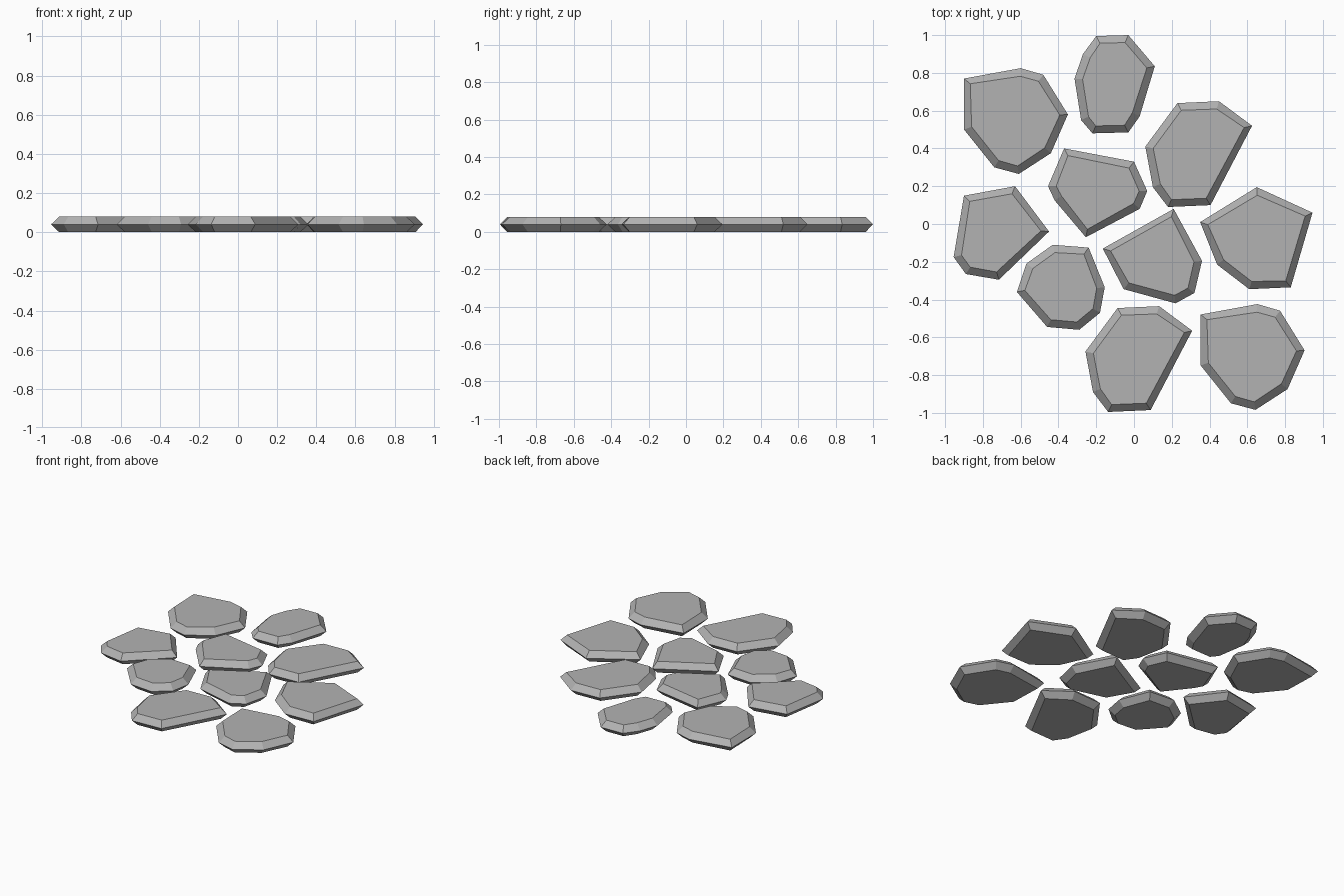
import bpy
from mathutils import Vector

if "Cube" in bpy.data.objects:
    bpy.data.objects.remove(bpy.data.objects["Cube"], do_unlink=True)

HEIGHT = 0.08   # full thickness of a stone
INSET = 0.043   # how far the top and bottom rims step in

stone_grey = bpy.data.materials.new("stone grey")
stone_grey.use_nodes = True
colour = (0.45, 0.45, 0.45, 1)
stone_grey.diffuse_color = colour
stone_grey.node_tree.nodes["Principled BSDF"].inputs["Base Color"].default_value = colour


def shrink(outline):
    """Move every corner inward along its averaged edge normal (clockwise outline)."""
    result = []
    for i, corner in enumerate(outline):
        before = (corner - outline[i - 1]).normalized()
        after = (outline[(i + 1) % len(outline)] - corner).normalized()
        along = before + after
        result.append(corner + Vector((along.y, -along.x)).normalized() * INSET)
    return result


def stone(name, corners, shift=(0, 0)):
    """Flat paving stone: widest at half height, chamfered above and below."""
    outline = [Vector(c) + Vector(shift) for c in corners]
    inner = shrink(outline)
    count = len(outline)
    rings = ((inner, 0), (outline, HEIGHT / 2), (inner, HEIGHT))
    verts = [(p.x, p.y, z) for ring, z in rings for p in ring]
    faces = [list(range(count)), list(range(2 * count, 3 * count))[::-1]]
    for base in (0, count):
        for i in range(count):
            j = (i + 1) % count
            faces.append((base + j, base + i, base + count + i, base + count + j))
    mesh = bpy.data.meshes.new(name)
    mesh.from_pydata(verts, [], faces)
    mesh.materials.append(stone_grey)
    mesh.update()
    bpy.context.collection.objects.link(bpy.data.objects.new(name, mesh))


# Two outlines that are each laid twice
round_shape = [(-.9, .77), (-.6, .825), (-.48, .79), (-.35, .58),
               (-.44, .375), (-.61, .265), (-.74, .3), (-.9, .5)]
wedge_shape = [(.23, .64), (.45, .65), (.625, .52), (.405, .1),
               (.18, .09), (.1, .195), (.06, .41)]
stone("back_left_round_stone", round_shape)
stone("front_right_round_stone", round_shape, (1.253, -1.249))
stone("back_wedge_stone", wedge_shape)
stone("front_wedge_stone", wedge_shape, (-.317, -1.085))

# Stones laid once
stone("back_tall_stone", [(-.2, .995), (-.03, 1), (.11, .835), (.03, .57), (-.03, .485),
                          (-.22, .48), (-.28, .55), (-.315, .77), (-.27, .9)])
stone("centre_stone", [(-.37, .4), (0, .33), (.07, .175), (.03, .08),
                       (-.255, -.07), (-.42, .125), (-.455, .2)])
stone("side_stone", [(-.9, .15), (-.63, .2), (-.45, -.04),
                     (-.715, -.295), (-.89, -.265), (-.955, -.175)])
stone("inner_stone", [(.21, .08), (.36, -.195), (.32, -.365),
                      (.22, -.42), (-.055, -.345), (-.165, -.13)])
stone("opposite_side_stone", [(.65, .195), (.945, .06), (.83, -.335),
                              (.61, -.345), (.44, -.215), (.35, .01)])
stone("small_stone", [(-.43, -.11), (-.24, -.125), (-.155, -.335), (-.18, -.47),
                      (-.29, -.56), (-.46, -.545), (-.62, -.36), (-.57, -.21)])
